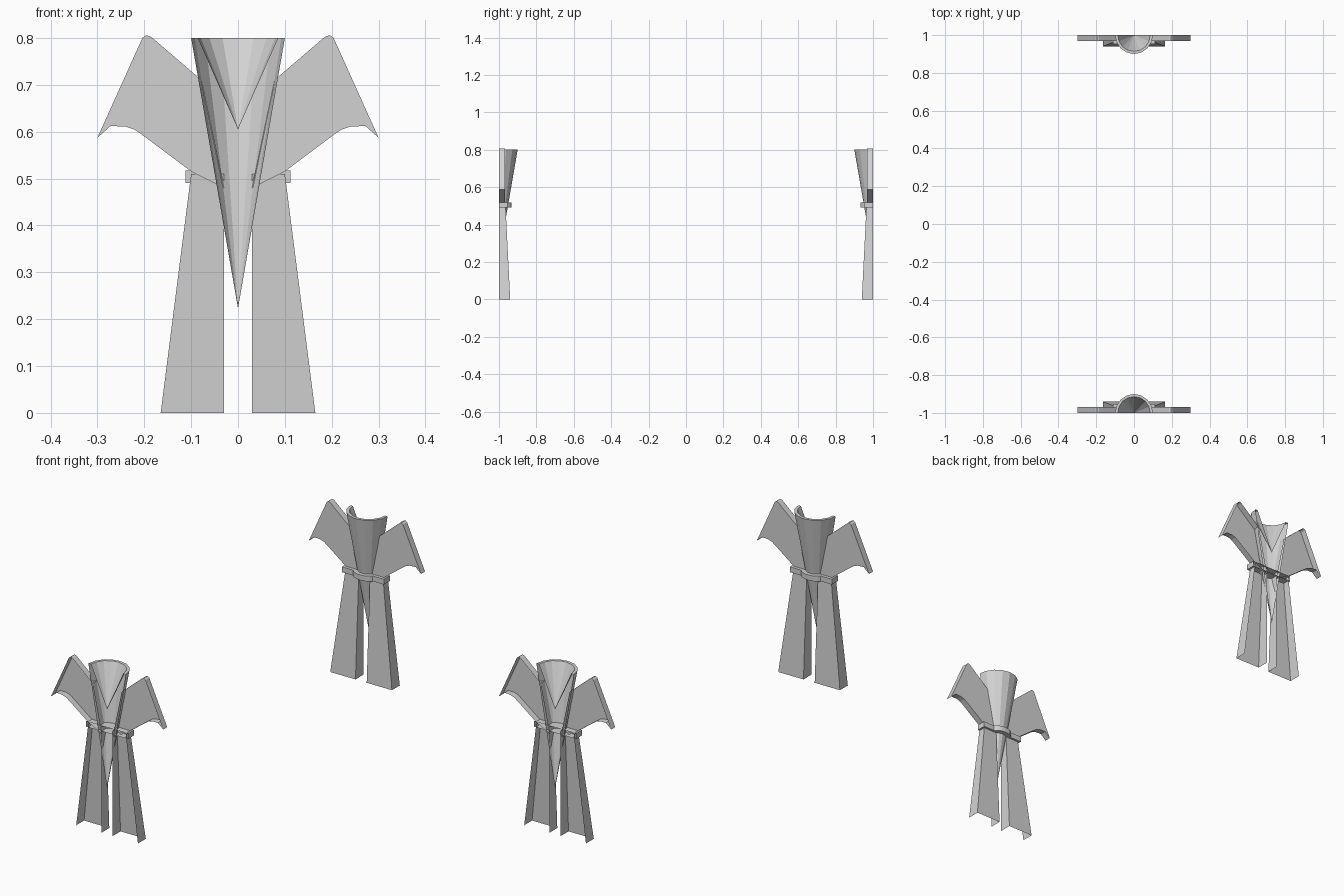
import bpy
import bmesh
import math

cube = bpy.data.objects.get("Cube")
if cube:
    bpy.data.objects.remove(cube, do_unlink=True)

BACK = -1.0  # plane of the open outer side

grey = bpy.data.materials.new("light_grey")
grey.use_nodes = True
colour = (0.65, 0.65, 0.65, 1)
grey.diffuse_color = colour
grey.node_tree.nodes["Principled BSDF"].inputs["Base Color"].default_value = colour


def finish(name, bm):
    """Make an object mirrored left to right and to the facing figure."""
    bmesh.ops.remove_doubles(bm, verts=bm.verts, dist=0.00001)
    bmesh.ops.recalc_face_normals(bm, faces=bm.faces)
    mesh = bpy.data.meshes.new(name)
    bm.to_mesh(mesh)
    bm.free()
    mesh.materials.append(grey)
    obj = bpy.data.objects.new(name, mesh)
    bpy.context.collection.objects.link(obj)
    mirror = obj.modifiers.new("Mirror", 'MIRROR')
    mirror.use_axis = (True, True, False)
    return obj


def tray(name, outline, depth, open_edges=()):
    """Flat panel with a rim reaching back to the open outer side."""
    bm = bmesh.new()
    front = [bm.verts.new((x, BACK + depth(z), z)) for x, z in outline]
    rear = [bm.verts.new((x, BACK, z)) for x, z in outline]
    bm.faces.new(front)
    for i in range(len(outline)):
        j = (i + 1) % len(outline)
        if i not in open_edges:
            bm.faces.new((front[i], front[j], rear[j], rear[i]))
    return finish(name, bm)


# Wings: pointed panels with a scalloped lower edge
tray("wings",
     [(0.03, 0.48), (0.1, 0.515), (0.2, 0.59), (0.22, 0.604), (0.24, 0.611),
      (0.272, 0.612), (0.3, 0.587), (0.204, 0.8), (0.195, 0.806),
      (0.185, 0.802), (0.087, 0.718), (0.078, 0.71)],
     lambda z: 0.031)

# Legs: tapered channels, open at both ends
tray("legs", [(0.03, 0), (0.165, 0), (0.1, 0.51), (0.03, 0.51)],
     lambda z: 0.06 - 0.05 * z, open_edges=(0, 2))

# Belt: channel stepping out around the body, open at the outer side
plan = [(0, 0.068), (0.022, 0.066), (0.04, 0.058), (0.052, 0.046),
        (0.112, 0.046), (0.112, 0), (0, 0)]
bm = bmesh.new()
low, high = [[bm.verts.new((x, BACK + d, z)) for x, d in plan]
             for z in (0.491, 0.517)]
bm.faces.new(low)
bm.faces.new(high)
for i in range(5 - 0):
    if plan[i + 1][1] >= 0:
        bm.faces.new((low[i], low[i + 1], high[i + 1], high[i]))
finish("belt", bm)

# Body: half cone with a shallower hollow cone inside its rim
TOP, SIDES = 0.8, 4
bm = bmesh.new()


def arc(radius):
    angles = [math.pi / 2 * i / SIDES for i in range(SIDES + 1)]
    return [bm.verts.new((radius * math.cos(a), BACK + radius * math.sin(a), TOP))
            for a in angles]


outer, inner = arc(0.1), arc(0.086)
outer_tip = bm.verts.new((0, BACK, 0.223))
inner_tip = bm.verts.new((0, BACK, 0.605))
for i in range(SIDES):
    bm.faces.new((outer[i], outer[i + 1], outer_tip))
    bm.faces.new((inner[i], inner[i + 1], inner_tip))
    bm.faces.new((outer[i], outer[i + 1], inner[i + 1], inner[i]))
finish("body", bm)
